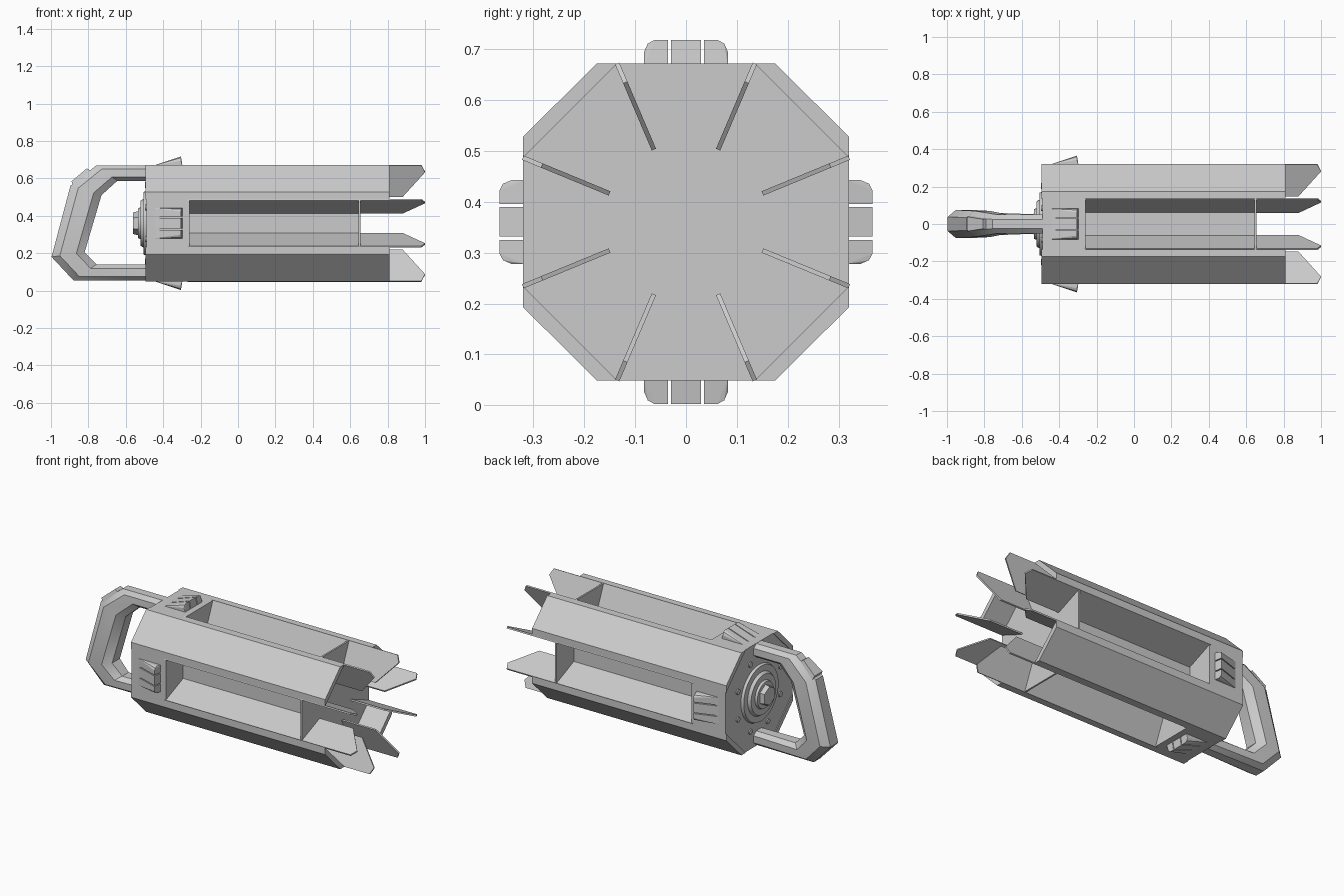
import bpy, bmesh, math
from mathutils import Vector

cube = bpy.data.objects.get("Cube")
if cube:
    bpy.data.objects.remove(cube, do_unlink=True)

AXIS_Z = 0.36

mat = bpy.data.materials.new("light grey")
mat.use_nodes = True
GREY = (0.6, 0.6, 0.6, 1)
mat.diffuse_color = GREY
mat.node_tree.nodes["Principled BSDF"].inputs["Base Color"].default_value = GREY


def finish(name, bm, smooth=False):
    """Turn a bmesh drawn around the body axis into a placed object."""
    bmesh.ops.recalc_face_normals(bm, faces=bm.faces)
    me = bpy.data.meshes.new(name)
    bm.to_mesh(me)
    bm.free()
    me.materials.append(mat)
    ob = bpy.data.objects.new(name, me)
    ob.location.z = AXIS_Z
    bpy.context.collection.objects.link(ob)
    if smooth:
        bpy.ops.object.select_all(action='DESELECT')
        ob.select_set(True)
        bpy.context.view_layer.objects.active = ob
        bpy.ops.object.shade_smooth_by_angle(angle=math.radians(35))
    return ob


def hull(name, points):
    """Convex solid around the points."""
    bm = bmesh.new()
    for p in points:
        bm.verts.new(p)
    bmesh.ops.convex_hull(bm, input=bm.verts)
    bmesh.ops.dissolve_limit(bm, angle_limit=0.01, verts=bm.verts, edges=bm.edges)
    return finish(name, bm)


def prism(name, section, x0, x1):
    """Solid with a (y, z) section running along x."""
    return hull(name, [(x, y, z) for x in (x0, x1) for y, z in section])


def mirrored(section):
    return [(sy * y, sz * z) for y, z in section for sy in (1, -1) for sz in (1, -1)]


def disc(name, radius, x0, x1, sides, y=0, z=0, bevel=0.0):
    bm = bmesh.new()
    bmesh.ops.create_cone(bm, cap_ends=True, segments=sides, radius1=radius,
                          radius2=radius - bevel, depth=1)
    for v in bm.verts:
        px, py, pz = v.co
        v.co = (x0 + (x1 - x0) * (pz + 0.5), y + px, z + py)
    return finish(name, bm, sides > 8)


# Body: rear block, inner core and the end plate of the four channels
CORNERS = [(0.175, 0.311), (0.32, 0.167)]
FIN_OUT = [(0.135, 0.311), (0.32, 0.126)]
FIN_IN = [(0.063, 0.142), (0.15, 0.056)]
CORE = [(0.065, 0.151), (0.155, 0.063)]
prism("rear_block", mirrored(CORNERS), -0.49, -0.26)
prism("inner_core", mirrored(CORE), -0.27, 0.65)
prism("channel_end_plate", mirrored(FIN_OUT), 0.645, 0.655)

# Corner panels and the fins that line the channels
PANEL = [FIN_OUT[0], CORNERS[0], CORNERS[1], FIN_OUT[1]]
FIN_PROFILE = [(-0.27, 0), (-0.27, 1), (0.98, 1), (1.0, 0.78), (0.88, 0)]
for sy, side in ((1, "back"), (-1, "front")):
    for sz, level in ((1, "upper"), (-1, "lower")):
        prism(f"{level}_{side}_panel", [(sy * y, sz * z) for y, z in PANEL],
              -0.495, 0.81)
        for i, kind in enumerate(("steep", "flat")):
            a = Vector((0, sy * FIN_IN[i][0], sz * FIN_IN[i][1]))
            b = Vector((0, sy * FIN_OUT[i][0], sz * FIN_OUT[i][1]))
            d = (b - a).normalized()
            normal = Vector((0, -d.z, d.y)) * 0.0045
            hull(f"{level}_{side}_{kind}_fin",
                 [a.lerp(b, t) + Vector((x, 0, 0)) + normal * s
                  for x, t in FIN_PROFILE for s in (1, -1)])

# Three ramped catches on each of the four sides
H = 0.046
MIDDLE = [(-0.029, 0), (-0.029, H), (0.029, H), (0.029, 0)]
OUTER = [(0.035, 0), (0.035, H), (0.062, H), (0.075, H * 0.85),
         (0.082, H * 0.5), (0.082, 0)]
FINGERS = [MIDDLE, OUTER, [(-u, h) for u, h in OUTER]]
SIDES = {"top": (0, 1), "bottom": (0, -1), "back": (1, 0), "front": (-1, 0)}
for side, (ny, nz) in SIDES.items():
    base = 0.32 if ny else 0.311
    for n, finger in enumerate(FINGERS):
        pts = []
        for u, h in finger:
            for x, k in ((-0.455, 0.0), (-0.305, 1.0), (-0.297, 0.0)):
                r = base - 0.004 + h * k + 0.004 * k
                pts.append((x, ny * r + nz * u, nz * r + ny * u))
        hull(f"{side}_catch_{n + 1}", pts)

# Rear cap: stacked discs, hex nut and small bolts
disc("rear_flange", 0.175, -0.485, -0.505, 40, bevel=0.008)
disc("rear_ring", 0.13, -0.505, -0.522, 40, bevel=0.01)
disc("rear_washer", 0.085, -0.52, -0.535, 32, bevel=0.006)
disc("hex_nut", 0.065, -0.53, -0.562, 6, bevel=0.008)
for i in range(8):
    a = math.radians(22.5 + 45 * i)
    disc(f"rear_bolt_{i + 1}", 0.016, -0.488, -0.497, 12,
         0.22 * math.cos(a), 0.22 * math.sin(a))

# Handle: loop of eight-sided sections given by outer point, inner point, half width
SECTIONS = [((-0.485, 0.67), (-0.485, 0.587), 0.05),
            ((-0.757, 0.67), (-0.645, 0.587), 0.05),
            ((-0.896, 0.56), (-0.73, 0.51), 0.07),
            ((-0.997, 0.18), (-0.82, 0.205), 0.075),
            ((-0.88, 0.055), (-0.757, 0.14), 0.062),
            ((-0.485, 0.055), (-0.485, 0.14), 0.05)]
RING = [(0, 0.5), (0.25, 1), (0.75, 1), (1, 0.5),
        (1, -0.5), (0.75, -1), (0.25, -1), (0, -0.5)]
bm = bmesh.new()
rings = []
for (ox, oz), (ix, iz), w in SECTIONS:
    rings.append([bm.verts.new((ox + (ix - ox) * t, w * s, oz + (iz - oz) * t - AXIS_Z))
                  for t, s in RING])
for r0, r1 in zip(rings, rings[1:]):
    for k in range(len(RING)):
        j = (k + 1) % len(RING)
        bm.faces.new((r0[k], r0[j], r1[j], r1[k]))
bm.faces.new(rings[0])
bm.faces.new(rings[-1])
finish("handle", bm, True)

# Thumb button on the upper corner of the handle
start, end = Vector((-0.885, 0, 0.565 - AXIS_Z)), Vector((-0.79, 0, 0.645 - AXIS_Z))
out = Vector((-0.64, 0, 0.77))
button = []
for p, w in ((start, 0.045), (end, 0.03)):
    for s in (1, -1):
        button.append(p + Vector((0, s * w, 0)) - out * 0.01)
        button.append(p.lerp((start + end) / 2, 0.12) + Vector((0, s * w * 0.85, 0))
                      + out * 0.018)
hull("thumb_button", button)
